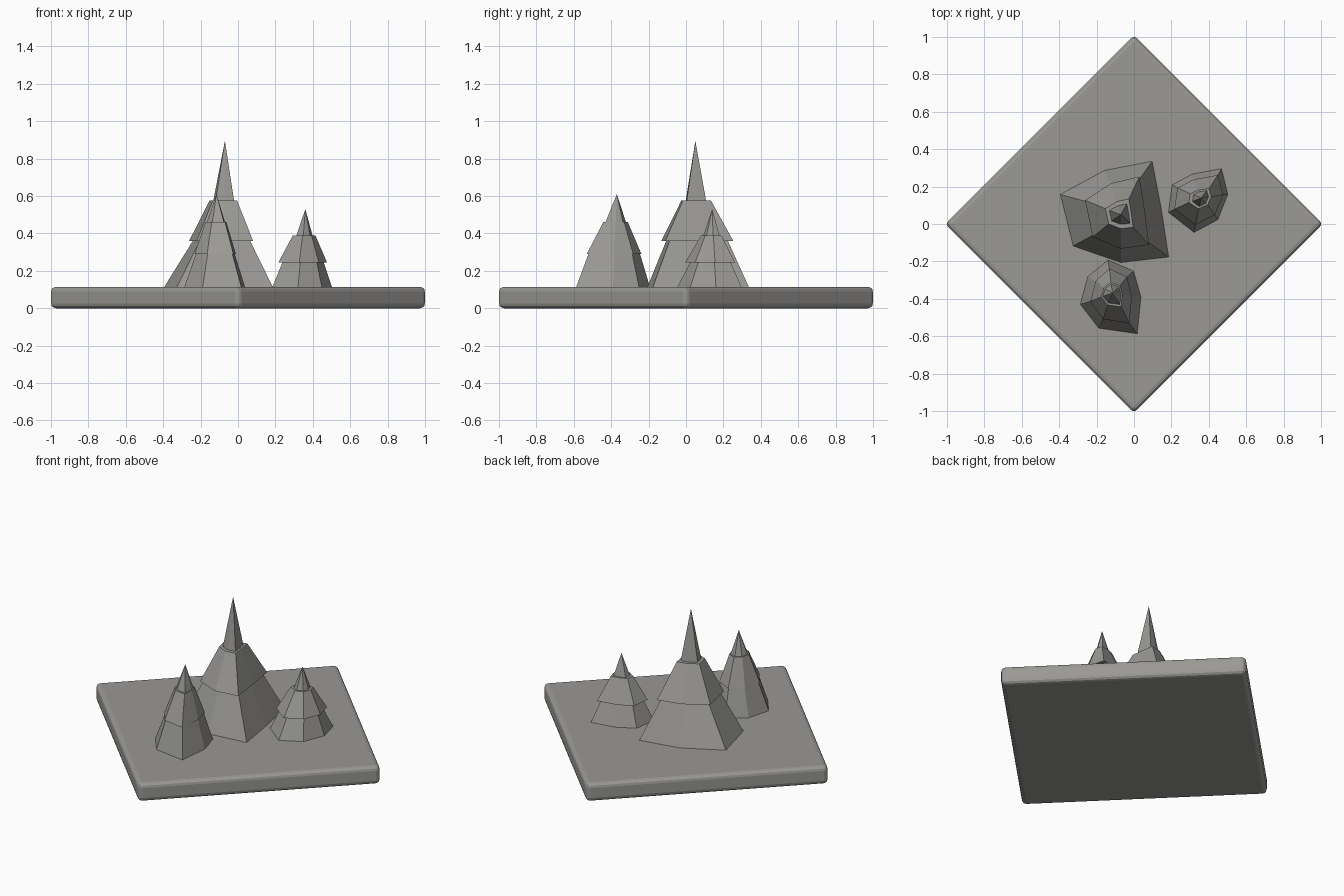
import bpy, bmesh, math

if "Cube" in bpy.data.objects:
    bpy.data.objects.remove(bpy.data.objects["Cube"])

stone = bpy.data.materials.new("warm_grey")
stone.diffuse_color = (0.32, 0.315, 0.30, 1)
stone.use_nodes = True
stone.node_tree.nodes["Principled BSDF"].inputs["Base Color"].default_value = stone.diffuse_color
TOP = 0.115


def make_object(name, bm):
    bmesh.ops.recalc_face_normals(bm, faces=bm.faces)
    mesh = bpy.data.meshes.new(name)
    bm.to_mesh(mesh)
    bm.free()
    mesh.materials.append(stone)
    obj = bpy.data.objects.new(name, mesh)
    bpy.context.collection.objects.link(obj)
    return obj


# Base slab: a square turned 45 degrees with rounded edges
bm = bmesh.new()
bmesh.ops.create_cube(bm, size=1)
half = 0.7145
for v in bm.verts:
    v.co.x *= 2 * half
    v.co.y *= 2 * half
    v.co.z = (v.co.z + 0.5) * TOP
bmesh.ops.bevel(bm, geom=bm.edges[:], offset=0.026, segments=3,
                profile=0.5, affect='EDGES')
base = make_object("base_slab", bm)
base.rotation_euler.z = math.pi / 4


def add_tier(bm, apex, outline, z0, s0, z1, s1):
    """Closed seven-sided tier; s1 = None makes it end in the apex point."""
    def ring(z, s):
        return [bm.verts.new((apex[0] + (x - apex[0]) * s[0],
                              apex[1] + (y - apex[1]) * s[1], z))
                for x, y in outline]
    low = ring(z0, s0)
    n = len(low)
    bm.faces.new(low[::-1])
    if s1 is None:
        tip = bm.verts.new((apex[0], apex[1], z1))
        for i in range(n):
            bm.faces.new((low[i], low[(i + 1) % n], tip))
    else:
        high = ring(z1, s1)
        bm.faces.new(high)
        for i in range(n):
            j = (i + 1) % n
            bm.faces.new((low[i], low[j], high[j], high[i]))


def tree(name, apex, outline, z_mid, z_top, scales):
    """Scales: skirt top, middle bottom, middle top, tip bottom."""
    bm = bmesh.new()
    add_tier(bm, apex, outline, TOP - 0.01, (1, 1), z_mid, scales[0])
    add_tier(bm, apex, outline, z_mid, scales[1], z_top, scales[2])
    add_tier(bm, apex, outline, z_top - 0.003, scales[3], apex[2], None)
    return make_object(name, bm)


# Three irregular fir trees
tree("large_tree", (-0.07, 0.05, 0.895),
     [(0.10, 0.34), (-0.16, 0.29), (-0.40, 0.16), (-0.33, -0.12),
      (-0.07, -0.21), (0.19, -0.18), (0.15, 0.08)],
     0.36, 0.575, [(0.52, 0.60), (0.58, 0.70), (0.25, 0.29), (0.19, 0.20)])

tree("front_tree", (-0.115, -0.37, 0.61),
     [(0.00, -0.25), (-0.14, -0.19), (-0.25, -0.28), (-0.29, -0.43),
      (-0.19, -0.56), (0.02, -0.59), (0.04, -0.39)],
     0.29, 0.46, [(0.63, 0.69), (0.67, 0.73), (0.34, 0.33), (0.30, 0.28)])

tree("right_tree", (0.36, 0.14, 0.53),
     [(0.47, 0.30), (0.31, 0.27), (0.20, 0.21), (0.18, 0.06),
      (0.32, -0.05), (0.45, 0.02), (0.505, 0.16)],
     0.245, 0.39, [(0.68, 0.62), (0.80, 0.76), (0.37, 0.31), (0.27, 0.25)])
